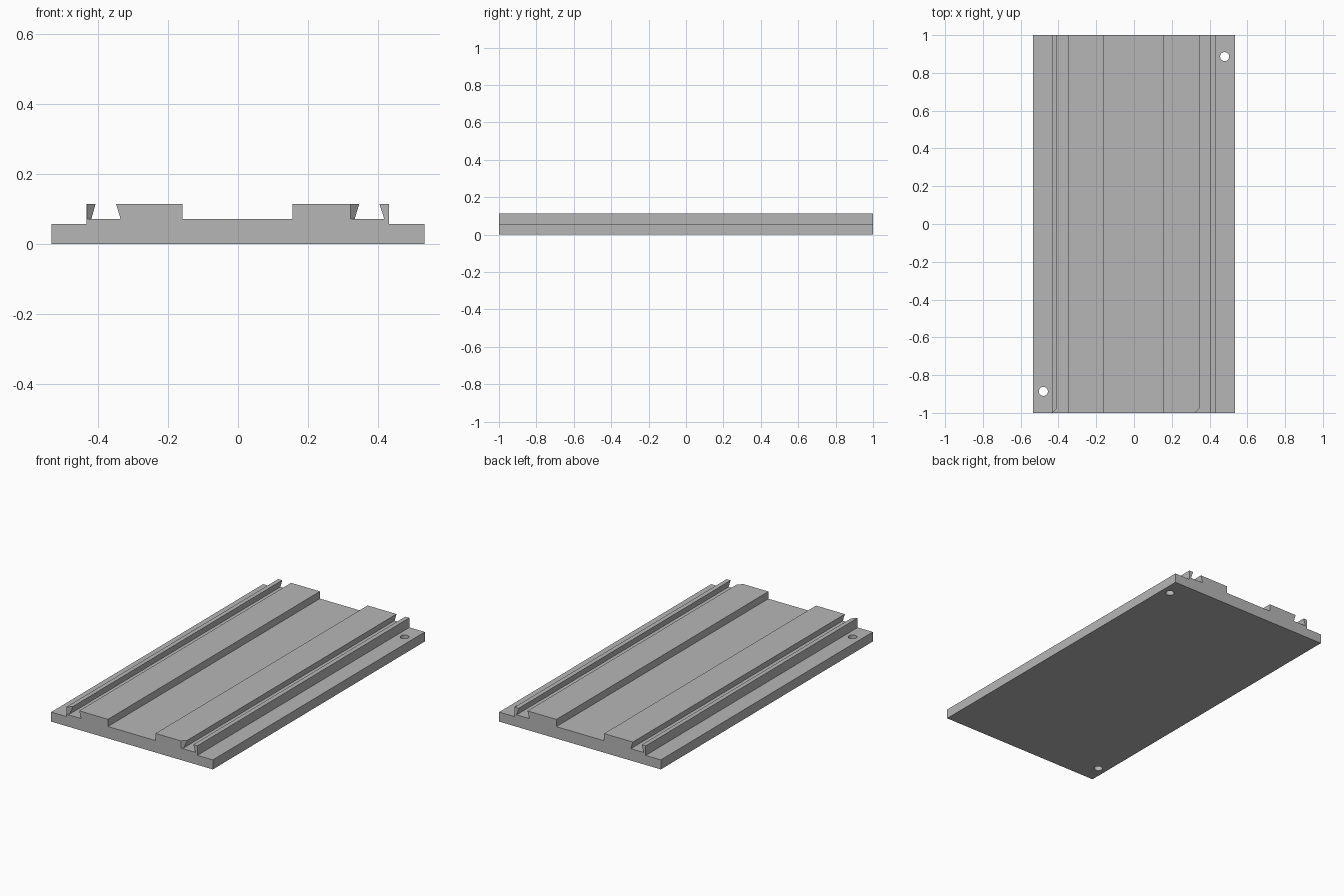
import bpy
import bmesh
from mathutils import Vector

cube = bpy.data.objects.get("Cube")
if cube:
    bpy.data.objects.remove(cube, do_unlink=True)

HALF = 1.0        # half length of the rail plate
FLOOR = 0.071     # height of the slot floors
TOP = 0.114       # height of the blocks and lips

grey = bpy.data.materials.new("plain grey")
grey.use_nodes = True
colour = (0.47, 0.47, 0.47, 1)
grey.diffuse_color = colour
grey.node_tree.nodes["Principled BSDF"].inputs["Base Color"].default_value = colour


def extrude_profile(name, profile, mitre_x=None):
    """Sweep an x-z profile along y; optionally mitre the front right corner."""
    bm = bmesh.new()
    face = bm.faces.new([bm.verts.new((x, -HALF, z)) for x, z in profile])
    swept = bmesh.ops.extrude_face_region(bm, geom=[face])["geom"]
    moved = [v for v in swept if isinstance(v, bmesh.types.BMVert)]
    bmesh.ops.translate(bm, verts=moved, vec=(0, 2 * HALF, 0))
    if mitre_x is not None:
        geom = bm.verts[:] + bm.edges[:] + bm.faces[:]
        bmesh.ops.bisect_plane(bm, geom=geom, plane_co=Vector((mitre_x, -HALF, 0)),
                               plane_no=Vector((1, -1, 0)), clear_outer=True)
        bmesh.ops.holes_fill(bm, edges=[e for e in bm.edges if e.is_boundary])
    bmesh.ops.recalc_face_normals(bm, faces=bm.faces[:])
    mesh = bpy.data.meshes.new(name)
    bm.to_mesh(mesh)
    bm.free()
    mesh.materials.append(grey)
    obj = bpy.data.objects.new(name, mesh)
    bpy.context.collection.objects.link(obj)
    return obj


# Stepped base plate
plate = extrude_profile("base_plate", [
    (-0.534, 0), (0.534, 0), (0.534, 0.057), (0.432, 0.057),
    (0.432, FLOOR), (-0.434, FLOOR), (-0.434, 0.057), (-0.534, 0.057)])

# Raised blocks and thin lips that form the two dovetail slots
extrude_profile("right_lip", [
    (-0.434, FLOOR), (-0.42, FLOOR), (-0.408, TOP), (-0.434, TOP)], mitre_x=-0.433)
extrude_profile("right_block", [
    (-0.336, FLOOR), (-0.159, FLOOR), (-0.159, TOP), (-0.349, TOP)])
extrude_profile("left_block", [
    (0.156, FLOOR), (0.334, FLOOR), (0.347, TOP), (0.156, TOP)], mitre_x=0.322)
extrude_profile("left_lip", [
    (0.419, FLOOR), (0.432, FLOOR), (0.432, TOP), (0.405, TOP)])

# Mounting holes in opposite corners
for side in (-1, 1):
    bpy.ops.mesh.primitive_cylinder_add(vertices=32, radius=0.024, depth=0.4,
                                        location=(side * 0.48, side * 0.886, 0))
    cutter = bpy.context.object
    cutter.name = "hole_cutter"
    cutter.hide_render = True
    cutter.data.materials.append(grey)
    cut = plate.modifiers.new("hole", "BOOLEAN")
    cut.operation = "DIFFERENCE"
    cut.solver = "EXACT"
    cut.object = cutter
    bpy.context.view_layer.objects.active = plate
    bpy.ops.object.modifier_apply(modifier=cut.name)
    bpy.data.objects.remove(cutter, do_unlink=True)
